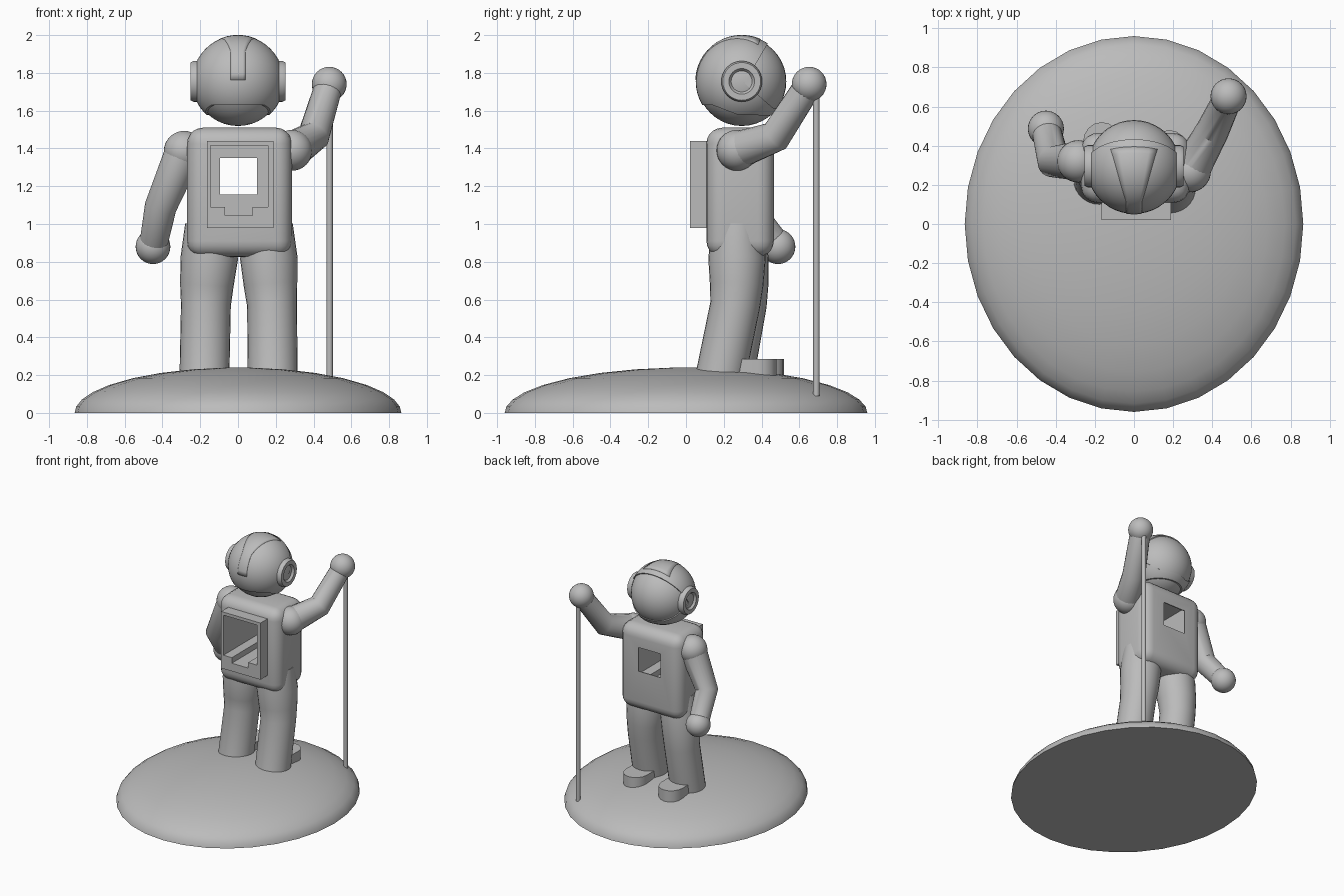
import bpy, bmesh, math
from mathutils import Vector, Matrix

if "Cube" in bpy.data.objects:
    bpy.data.objects.remove(bpy.data.objects["Cube"])

grey = bpy.data.materials.new("plain_grey")
grey.diffuse_color = (0.5, 0.5, 0.5, 1)
grey.use_nodes = True
grey.node_tree.nodes["Principled BSDF"].inputs["Base Color"].default_value = grey.diffuse_color


def finish(name, bm, angle=35):
    """Turn a bmesh into a smooth-by-angle object."""
    bmesh.ops.recalc_face_normals(bm, faces=bm.faces)
    me = bpy.data.meshes.new(name)
    bm.to_mesh(me)
    bm.free()
    me.materials.append(grey)
    ob = bpy.data.objects.new(name, me)
    bpy.context.collection.objects.link(ob)
    smooth(ob, angle)
    return ob


def smooth(ob, angle=35):
    bpy.ops.object.select_all(action='DESELECT')
    bpy.context.view_layer.objects.active = ob
    ob.select_set(True)
    bpy.ops.object.shade_smooth_by_angle(angle=math.radians(angle))


def box(name, lo, hi, bevel=0.0, segs=5):
    lo, hi = Vector(lo), Vector(hi)
    bm = bmesh.new()
    bmesh.ops.create_cube(bm, size=1, matrix=Matrix.Translation((lo + hi) / 2)
                          @ Matrix.Diagonal((*(hi - lo), 1)))
    if bevel:
        bmesh.ops.bevel(bm, geom=bm.edges[:], offset=bevel, segments=segs,
                        profile=0.5, affect='EDGES')
    return finish(name, bm)


def ball(name, center, r, segs=32):
    bm = bmesh.new()
    bmesh.ops.create_uvsphere(bm, u_segments=segs, v_segments=segs // 2, radius=r,
                              matrix=Matrix.Translation(center))
    return finish(name, bm)


def loft(bm, rings):
    """Skin closed rings of points and cap both ends."""
    rows = [[bm.verts.new(p) for p in ring] for ring in rings]
    n = len(rows[0])
    for a, b in zip(rows, rows[1:]):
        for i in range(n):
            j = (i + 1) % n
            bm.faces.new((a[i], a[j], b[j], b[i]))
    bm.faces.new(rows[0])
    bm.faces.new(rows[-1])


def limb(name, path, radii, segs=24):
    """Tapered tube with mitred joints."""
    pts = [Vector(p) for p in path]
    dirs = [(b - a).normalized() for a, b in zip(pts, pts[1:])]
    rings = []
    for i, p in enumerate(pts):
        a, b = dirs[max(i - 1, 0)], dirs[min(i, len(dirs) - 1)]
        t = (a + b).normalized()
        u = t.cross(Vector((1, 0, 0))).normalized()
        v = t.cross(u)
        rings.append([p + radii[i] * (math.cos(k) * u + math.sin(k) * v)
                      for k in (math.tau * s / segs for s in range(segs))])
    bm = bmesh.new()
    loft(bm, rings)
    return finish(name, bm, 40)


def prism(name, outline, axis, lo, hi):
    """Extrude a 2D outline along x, y or z."""
    def place(p, d):
        q = list(p)
        q.insert(axis, d)
        return q
    bm = bmesh.new()
    loft(bm, [[place(p, d) for p in outline] for d in (lo, hi)])
    return finish(name, bm)


def carve(ob, *cutters):
    for c in cutters:
        m = ob.modifiers.new("cut", 'BOOLEAN')
        m.operation, m.solver, m.object = 'DIFFERENCE', 'EXACT', c
        bpy.context.view_layer.objects.active = ob
        bpy.ops.object.modifier_apply(modifier=m.name)
    smooth(ob)


def drop(*obs):
    for o in obs:
        bpy.data.objects.remove(o, do_unlink=True)


# Domed ground base, flat underneath
bm = bmesh.new()
loft(bm, [[(0.865 * math.cos(e) * math.cos(k), 0.96 * math.cos(e) * math.sin(k),
            0.24 * math.sin(e)) for k in (math.tau * s / 32 for s in range(32))]
          for e in (math.radians(d) for d in (0, 8, 17, 27, 38, 50, 62, 74, 85))])
finish("ground_dome", bm)

# Torso and backpack, hollowed by a stepped recess, with a chest window
torso = box("torso", (-0.27, 0.108, 0.825), (0.285, 0.465, 1.51), 0.085)
pack = box("backpack", (-0.165, 0.02, 0.98), (0.188, 0.125, 1.44))
shape = [(-0.145, 1.415), (-0.145, 1.09), (-0.07, 1.09), (-0.07, 1.045),
         (0.077, 1.045), (0.077, 1.09), (0.158, 1.09), (0.158, 1.415)]
recess = prism("recess_cutter", shape, 1, -0.1, 0.457)
window = box("window_cutter", (-0.095, 0.2, 1.157), (0.1, 0.7, 1.35))
carve(torso, recess, window)
carve(pack, recess)
drop(recess, window)

# Head: visor ball inside a helmet shell that is open in front and below
C = Vector((0, 0.295, 1.755))
ball("visor", C, 0.236, 40)
helmet = ball("helmet_shell", C, 0.2435, 48)
opening = prism("visor_cutter", [(0.31, 1.745), (0.45, 1.985), (0.5, 2.1), (0.9, 2.1),
                                 (0.9, 1.615), (0.46, 1.615)], 0, -0.5, 0.5)
under = prism("neck_cutter", [(-0.2, 1.635), (0.14, 1.63), (0.27, 1.58), (0.8, 1.56),
                              (0.8, 1.3), (-0.2, 1.3)], 0, -0.5, 0.5)
carve(helmet, opening, under)
drop(opening, under)

# Flared crest band over the helmet
bm = bmesh.new()
rows = []
for i in range(15):
    a = math.radians(2 + 112 * i / 14)
    half = 0.04 + 0.08 * max(0, (i - 5) / 9)
    row = []
    for j in range(7):
        x = half * (j / 3 - 1)
        r = math.sqrt(0.246 ** 2 - x * x)
        row.append(bm.verts.new(C + Vector((x, -r * math.cos(a), r * math.sin(a)))))
    rows.append(row)
for a, b in zip(rows, rows[1:]):
    for j in range(6):
        bm.faces.new((a[j], a[j + 1], b[j + 1], b[j]))
crest = finish("helmet_crest", bm)
sol = crest.modifiers.new("thickness", 'SOLIDIFY')
sol.thickness, sol.offset = 0.006, -1

# Ear discs with a dished centre
for side, label in ((-1, "left"), (1, "right")):
    bm = bmesh.new()
    loft(bm, [[C + Vector((side * x, r * math.cos(k), r * math.sin(k)))
               for k in (math.tau * s / 32 for s in range(32))]
              for x, r in ((0.15, 0.108), (0.236, 0.108), (0.252, 0.1),
                           (0.252, 0.068), (0.235, 0.055))])
    finish(label + "_ear_disc", bm, 30)

# Arms: shoulder ball, bent sleeve, hand ball
arms = {
    "left": ((-0.285, 0.32, 1.385), (-0.41, 0.32, 1.09), (-0.45, 0.487, 0.88)),
    "right": ((0.285, 0.27, 1.39), (0.40, 0.475, 1.465), (0.483, 0.652, 1.74)),
}
for label, (shoulder, elbow, hand) in arms.items():
    ball(label + "_shoulder", shoulder, 0.108)
    limb(label + "_arm", (shoulder, elbow, hand), (0.1, 0.085, 0.074))
    ball(label + "_hand", hand, 0.092)

# Legs and boots
legs = {
    "left": (((-0.15, 0.285, 1.0), (-0.152, 0.285, 0.82), (-0.165, 0.295, 0.68),
              (-0.17, 0.295, 0.57), (-0.178, 0.225, 0.18)), -0.165, 0.385),
    "right": (((0.16, 0.27, 1.0), (0.163, 0.27, 0.82), (0.172, 0.268, 0.68),
               (0.18, 0.26, 0.57), (0.184, 0.18, 0.18)), 0.18, 0.345),
}
for label, (path, bx, by) in legs.items():
    limb(label + "_leg", path, (0.13, 0.152, 0.142, 0.132, 0.132), 28)
    toe = [(bx + 0.095 * math.cos(k), by + 0.035 + 0.1 * math.sin(k))
           for k in (math.pi * s / 8 for s in range(9))]
    prism(label + "_boot", toe + [(bx - 0.095, by - 0.13), (bx + 0.095, by - 0.13)],
          2, 0.18, 0.285)

# Upright pole held in the raised hand
limb("pole", ((0.485, 0.69, 0.09), (0.485, 0.69, 1.7)), (0.017, 0.017), 16)
